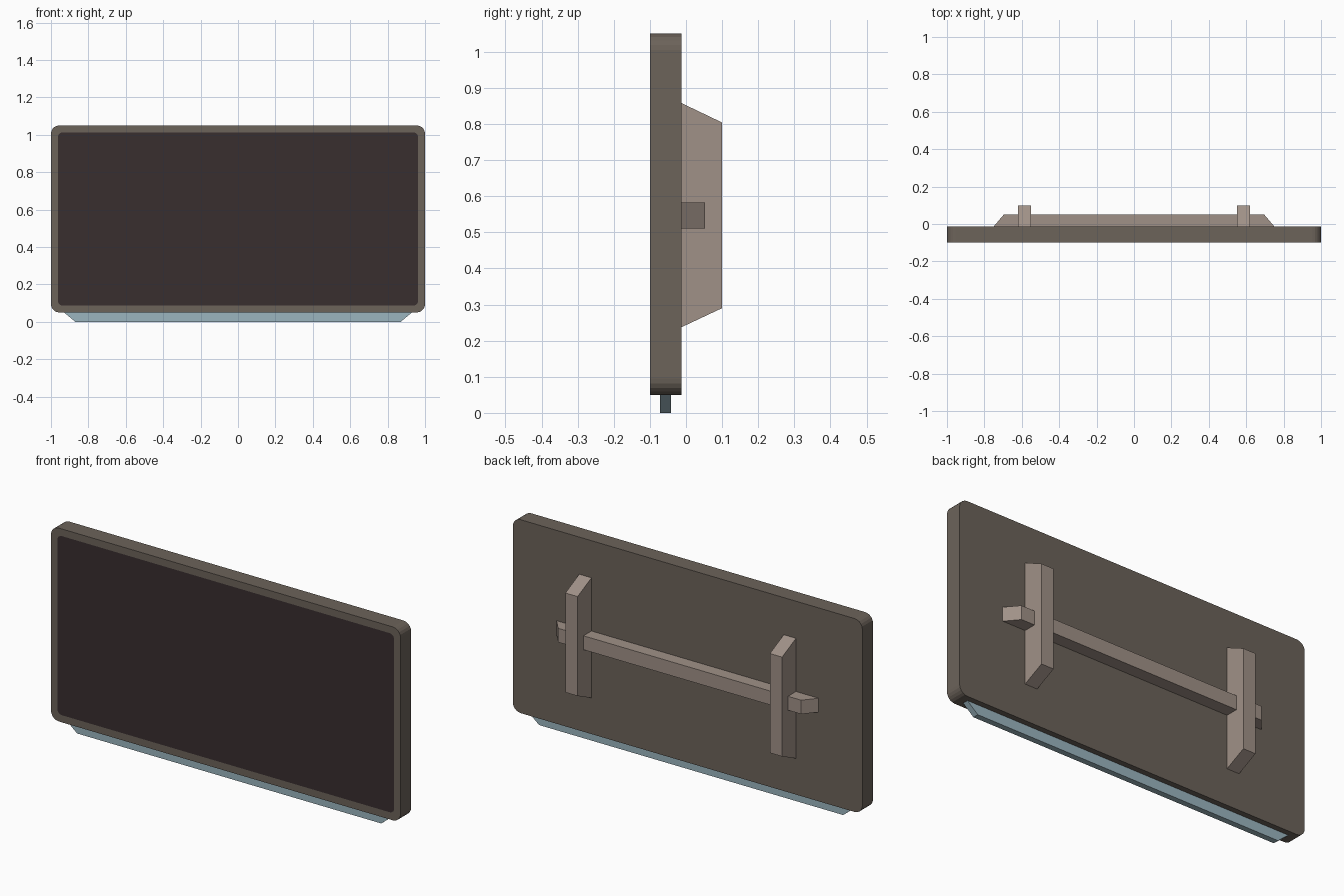
import bpy, bmesh, math

if "Cube" in bpy.data.objects:
    bpy.data.objects.remove(bpy.data.objects["Cube"])


def material(name, rgb):
    # sRGB 0-255 to linear
    m = bpy.data.materials.new(name)
    lin = [((c / 255 + 0.055) / 1.055) ** 2.4 for c in rgb]
    m.diffuse_color = (*lin, 1)
    m.use_nodes = True
    m.node_tree.nodes["Principled BSDF"].inputs["Base Color"].default_value = m.diffuse_color
    return m


FRAME = material("warm grey casing", (108, 99, 90))
SCREEN = material("dark screen", (56, 46, 47))
BRACKET = material("light taupe bracket", (160, 145, 135))
STRIP = material("pale blue strip", (155, 181, 191))


def finish(bm, name, mats):
    bmesh.ops.recalc_face_normals(bm, faces=bm.faces)
    me = bpy.data.meshes.new(name)
    bm.to_mesh(me)
    bm.free()
    for m in mats:
        me.materials.append(m)
    ob = bpy.data.objects.new(name, me)
    bpy.context.collection.objects.link(ob)
    return ob


def prism(name, profile, axis, lo, hi, mat):
    """Extrude a 2D profile along an axis (0 = x, 1 = y, 2 = z)."""
    bm = bmesh.new()
    rings = []
    for d in (lo, hi):
        ring = []
        for p in profile:
            co = list(p)
            co.insert(axis, d)
            ring.append(bm.verts.new(co))
        rings.append(ring)
    bridge(bm, *rings)
    bm.faces.new(rings[0])
    bm.faces.new(rings[1])
    return finish(bm, name, [mat])


def bridge(bm, a, b):
    n = len(a)
    for i in range(n):
        bm.faces.new((a[i], a[(i + 1) % n], b[(i + 1) % n], b[i]))


def rounded_ring(bm, hx, z0, z1, r, y, seg=5):
    ring = []
    corners = [(hx - r, z1 - r), (r - hx, z1 - r), (r - hx, z0 + r), (hx - r, z0 + r)]
    for k, (cx, cz) in enumerate(corners):
        for i in range(seg + 1):
            a = math.pi / 2 * (k + i / seg)
            ring.append(bm.verts.new((cx + r * math.cos(a), y, cz + r * math.sin(a))))
    return ring


# Casing with the screen as an inset front face
FRONT, BACK = -0.10, -0.013
bm = bmesh.new()
back = rounded_ring(bm, 1.0, 0.05, 1.05, 0.045, BACK)
front = rounded_ring(bm, 1.0, 0.05, 1.05, 0.045, FRONT)
inner = rounded_ring(bm, 0.963, 0.087, 1.013, 0.025, FRONT)
bm.faces.new(back)
bridge(bm, back, front)
bridge(bm, front, inner)
bm.faces.new(inner).material_index = 1
finish(bm, "casing_and_screen", [FRAME, SCREEN])

# Strip under the casing
prism("bottom_strip", [(-0.87, 0), (0.87, 0), (0.93, 0.05), (-0.93, 0.05)],
      1, -0.072, -0.042, STRIP)

# Upright brackets on the back
upright = [(BACK, 0.237), (0.10, 0.29), (0.10, 0.804), (BACK, 0.858)]
for side, x0 in (("left", -0.62), ("right", 0.55)):
    prism("upright_bracket_" + side, upright, 0, x0, x0 + 0.07, BRACKET)

# Horizontal rail crossing the brackets
prism("cross_rail", [(-0.75, BACK), (0.75, BACK), (0.695, 0.052), (-0.695, 0.052)],
      2, 0.511, 0.583, BRACKET)
